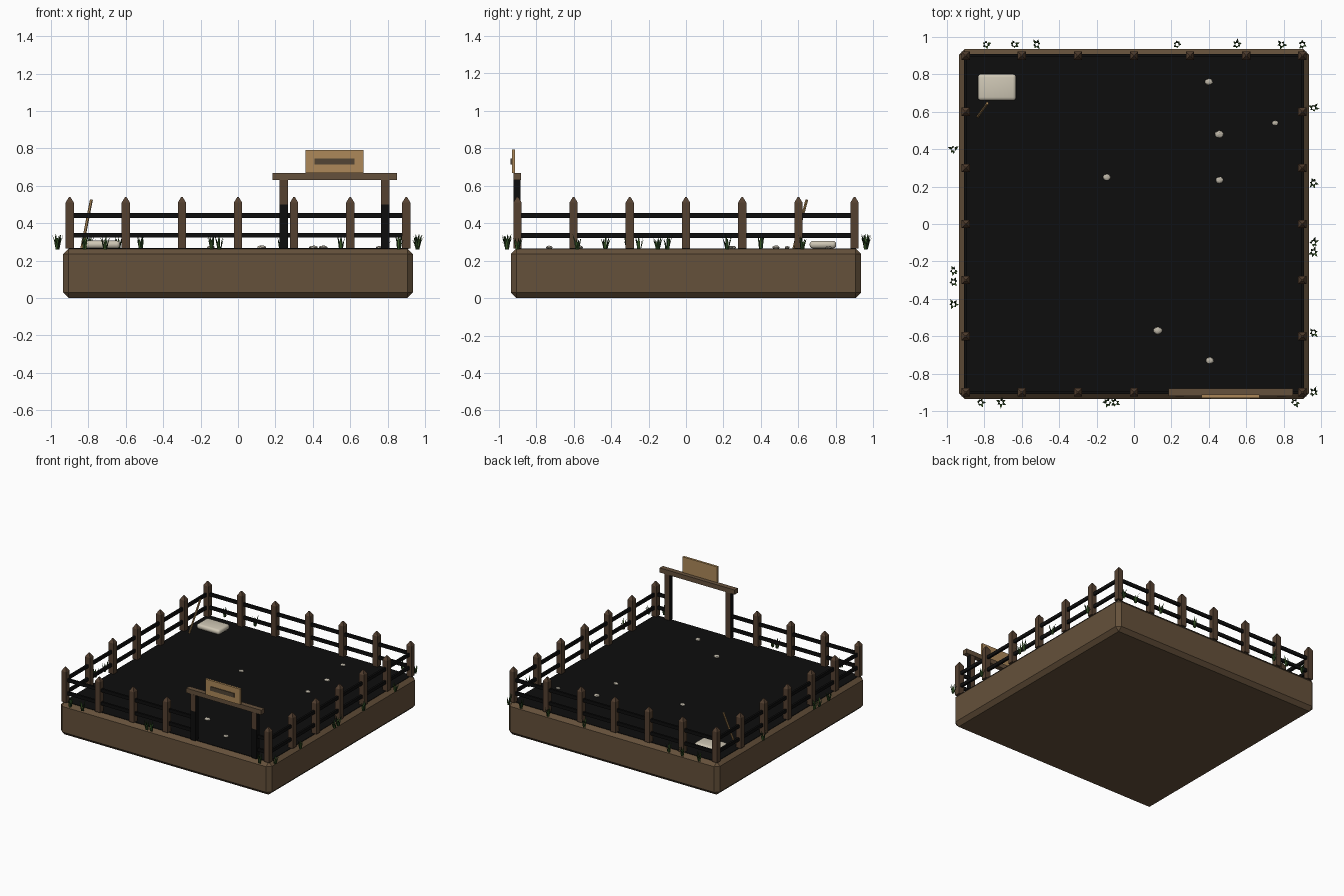
import bpy, bmesh, math, random
from mathutils import Vector

random.seed(7)
if "Cube" in bpy.data.objects:
    bpy.data.objects.remove(bpy.data.objects["Cube"], do_unlink=True)

GROUND = 0.265


def material(name, rgb):
    m = bpy.data.materials.new(name)
    m.use_nodes = True
    m.diffuse_color = (*rgb, 1)
    m.node_tree.nodes["Principled BSDF"].inputs["Base Color"].default_value = (*rgb, 1)
    return m


EARTH = material("earth brown", (0.13, 0.082, 0.043))
BLACK = material("black", (0.004, 0.004, 0.004))
WOOD = material("dark wood", (0.09, 0.052, 0.03))
BEAM = material("beam wood", (0.13, 0.082, 0.045))
TAN = material("tan wood", (0.42, 0.25, 0.1))
PLAQUE = material("plaque brown", (0.085, 0.06, 0.035))
CLOTH = material("pale cloth", (0.62, 0.57, 0.46))
STONE = material("pale stone", (0.5, 0.46, 0.38))
GRASS = material("grass green", (0.045, 0.11, 0.022))
DARK_GRASS = material("dark grass green", (0.018, 0.05, 0.014))


def finish(bm, name, *mats):
    mesh = bpy.data.meshes.new(name)
    bm.normal_update()
    bm.to_mesh(mesh)
    bm.free()
    for m in mats:
        mesh.materials.append(m)
    ob = bpy.data.objects.new(name, mesh)
    bpy.context.collection.objects.link(ob)
    return ob


def box(name, lo, hi, mat, bevel=0, segments=1):
    lo, hi = Vector(lo), Vector(hi)
    bm = bmesh.new()
    bmesh.ops.create_cube(bm, size=1)
    bmesh.ops.scale(bm, vec=hi - lo, verts=bm.verts)
    bmesh.ops.translate(bm, vec=(lo + hi) / 2, verts=bm.verts)
    if bevel:
        bmesh.ops.bevel(bm, geom=bm.edges[:], offset=bevel, segments=segments,
                        profile=0.5, affect='EDGES')
    return finish(bm, name, mat)


# Earth block and soil
box("earth_base", (-0.935, -0.935, 0), (0.935, 0.935, GROUND), EARTH, 0.03)
box("soil", (-0.907, -0.907, GROUND - 0.004), (0.907, 0.907, GROUND + 0.001), BLACK)


# Fence posts with pointed tops
def fence_post(x, y):
    bm = bmesh.new()
    rings = []
    for z, r in ((GROUND, 0.022), (0.51, 0.022), (0.54, 0.004)):
        rings.append([bm.verts.new((x + sx * r, y + sy * r, z))
                      for sx, sy in ((-1, -1), (1, -1), (1, 1), (-1, 1))])
    for a, b in zip(rings, rings[1:]):
        for i in range(4):
            j = (i + 1) % 4
            bm.faces.new((a[i], a[j], b[j], b[i]))
    bm.faces.new(rings[-1])
    bm.faces.new(rings[0][::-1])
    finish(bm, "fence_post", WOOD)


steps = [0.3 * i for i in range(-3, 4)]
for s in steps:
    fence_post(s, 0.9)
    if s < 0.1 or s > 0.8:
        fence_post(s, -0.9)
    if abs(s) < 0.8:
        fence_post(0.9, s)
        fence_post(-0.9, s)

# Rails, leaving the gateway open
for z in (0.335, 0.44):
    for side in (-0.9, 0.9):
        box("side_rail", (side - 0.008, -0.9, z - 0.013), (side + 0.008, 0.9, z + 0.013), BLACK)
    for name, x0, x1, y in (("back_rail", -0.9, 0.9, 0.9), ("front_rail", -0.9, 0.245, -0.9),
                            ("gate_side_rail", 0.787, 0.9, -0.9)):
        box(name, (x0, y - 0.008, z - 0.013), (x1, y + 0.008, z + 0.013), BLACK)

# Gateway: posts with dark sides and dark lower fronts
for x in (0.245, 0.787):
    for z0, z1, label in ((GROUND, 0.5, "lower"), (0.5, 0.632, "upper")):
        post = box("gate_post_" + label, (x - 0.022, -0.921, z0), (x + 0.022, -0.883, z1), WOOD)
        post.data.materials.append(BLACK)
        for f in post.data.polygons:
            dark_front = label == "lower" and f.normal.y < -0.5
            f.material_index = int(abs(f.normal.x) > 0.5 or dark_front)
box("gate_beam", (0.185, -0.92, 0.63), (0.85, -0.88, 0.667), BEAM)
box("sign_board", (0.362, -0.93, 0.667), (0.67, -0.912, 0.792), TAN)
box("sign_plaque", (0.408, -0.936, 0.713), (0.622, -0.93, 0.746), PLAQUE)

# Sack
sack = box("sack", (-0.835, 0.66, GROUND), (-0.63, 0.802, 0.306), CLOTH, 0.018, 3)
bpy.context.view_layer.objects.active = sack
sack.select_set(True)
bpy.ops.object.shade_smooth_by_angle(angle=math.radians(40))

# Tool handle leaning by the sack
foot, tip = Vector((-0.835, 0.575, GROUND)), Vector((-0.784, 0.645, 0.525))
bm = bmesh.new()
bmesh.ops.create_cone(bm, cap_ends=True, segments=6, radius1=0.008, radius2=0.008,
                      depth=(tip - foot).length)
bmesh.ops.rotate(bm, matrix=(tip - foot).to_track_quat('Z', 'Y').to_matrix(), verts=bm.verts)
bmesh.ops.translate(bm, vec=(foot + tip) / 2, verts=bm.verts)
finish(bm, "tool_handle", TAN)

# Scattered stones
for x, y, r in ((0.4, 0.76, 0.022), (0.455, 0.48, 0.024), (0.755, 0.54, 0.017),
                (0.457, 0.235, 0.022), (-0.145, 0.25, 0.021), (0.127, -0.57, 0.025),
                (0.405, -0.73, 0.022)):
    bm = bmesh.new()
    bmesh.ops.create_icosphere(bm, subdivisions=2, radius=r)
    for v in bm.verts:
        v.co *= random.uniform(0.92, 1.06)
        v.co = Vector((v.co.x, v.co.y * 0.8, v.co.z * 0.45)) + Vector((x, y, GROUND + 0.005))
    finish(bm, "stone", STONE)


# Grass tufts made of flaring, pointed blades
def tuft(x, y):
    bm = bmesh.new()
    turn = random.uniform(0, math.tau)
    for i in range(6):
        a = turn + i * math.tau / 6 + random.uniform(-0.3, 0.3)
        out = Vector((math.cos(a), math.sin(a), 0))
        side = Vector((-out.y, out.x, 0)) * 0.006
        root = Vector((x, y, GROUND - 0.005)) + out * 0.008
        h, lean = random.uniform(0.05, 0.085), random.uniform(0.01, 0.026)
        mid = root + out * lean * 0.4 + Vector((0, 0, h * 0.55))
        top = root + out * lean + Vector((0, 0, h))
        v = [bm.verts.new(p) for p in (root - side, root + side, mid + side, mid - side, top)]
        for f in (bm.faces.new(v[:4]), bm.faces.new((v[3], v[2], v[4]))):
            f.material_index = i % 2
    finish(bm, "grass_tuft", GRASS, DARK_GRASS)


for x in (-0.79, -0.64, -0.52, 0.23, 0.55, 0.79, 0.9):
    tuft(x, 0.96)
for x in (-0.82, -0.71, -0.14, -0.1, 0.86):
    tuft(x, -0.955)
for y in (0.62, 0.22, -0.1, -0.15, -0.58, -0.9):
    tuft(0.96, y)
for y in (0.4, -0.25, -0.31, -0.43):
    tuft(-0.965, y)
